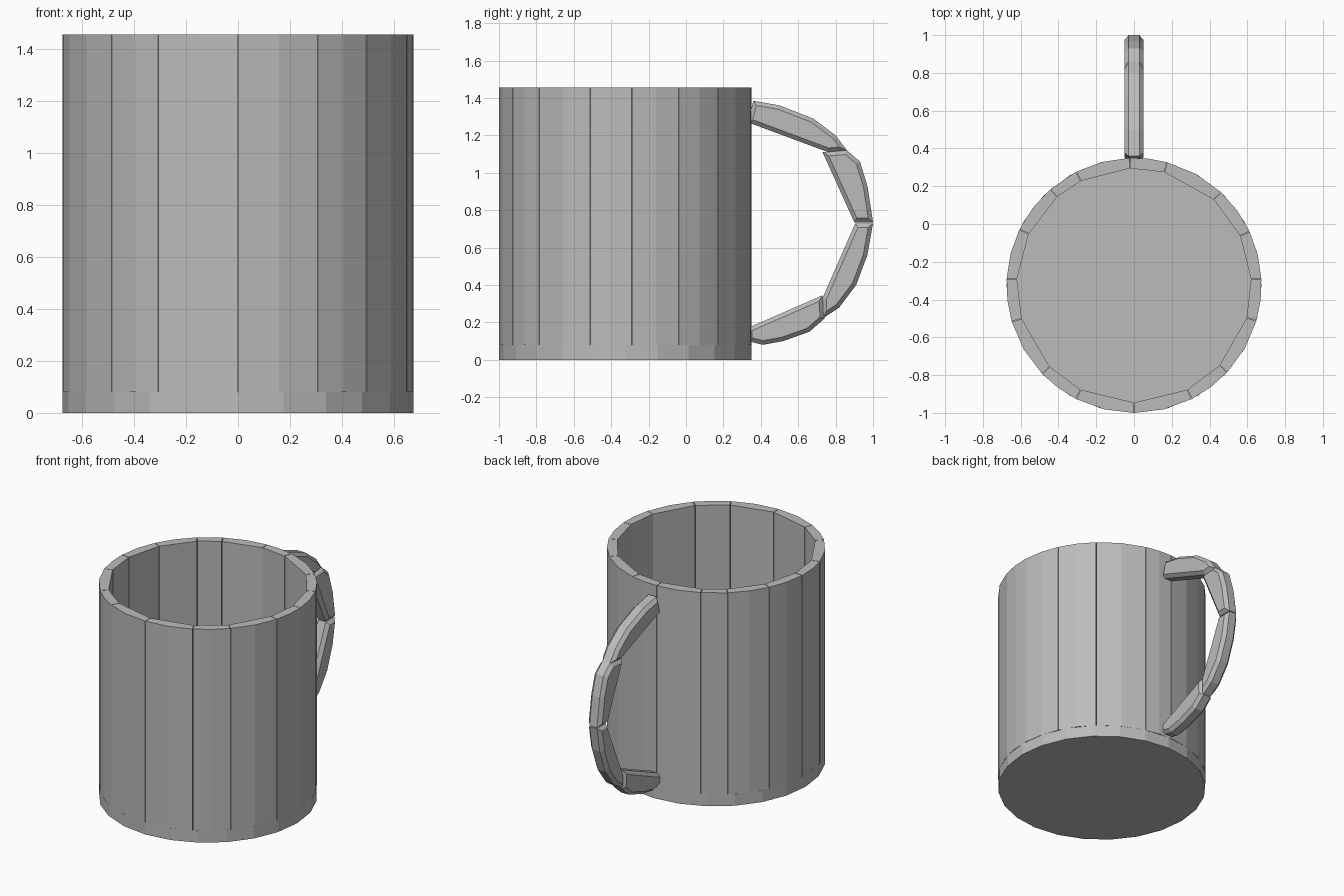
import bpy, bmesh
from math import sin, cos, radians, ceil

cube = bpy.data.objects.get("Cube")
if cube:
    bpy.data.objects.remove(cube)

grey = bpy.data.materials.new("plain grey")
grey.use_nodes = True
COLOUR = (0.5, 0.5, 0.5, 1)
grey.diffuse_color = COLOUR
grey.node_tree.nodes["Principled BSDF"].inputs["Base Color"].default_value = COLOUR

CENTRE_Y = -0.325
OUTER, INNER = 0.675, 0.62
FLOOR, TOP = 0.08, 1.455


def add_object(name, bm):
    bmesh.ops.recalc_face_normals(bm, faces=bm.faces)
    mesh = bpy.data.meshes.new(name)
    bm.to_mesh(mesh)
    bm.free()
    mesh.materials.append(grey)
    obj = bpy.data.objects.new(name, mesh)
    bpy.context.collection.objects.link(obj)
    return obj


def prism(bm, points, offset):
    """Extrude a flat outline of 3D points by an offset; return side walls' cap faces."""
    low = bm.faces.new([bm.verts.new(p) for p in points])
    made = bmesh.ops.extrude_face_region(bm, geom=[low], use_keep_orig=True)["geom"]
    verts = [g for g in made if isinstance(g, bmesh.types.BMVert)]
    bmesh.ops.translate(bm, verts=verts, vec=offset)
    high = [g for g in made if isinstance(g, bmesh.types.BMFace)]
    return [low] + high


def ring_point(radius, degrees, z):
    a = radians(degrees)
    return (radius * cos(a), CENTRE_Y + radius * sin(a), z)


# Floor disc
bm = bmesh.new()
prism(bm, [ring_point(OUTER, i * 15, 0) for i in range(24)], (0, 0, FLOOR))
add_object("mug_floor", bm)

# Wall of staves: flat inside, rounded outside, with hairline seams
seams = [-90, -63, -43, -16, 3, 25, 47, 75, 92, 117, 131, 154, 177, 196.5, 224, 243, 270]
SEAM = 0.15
bm = bmesh.new()
for start, end in zip(seams, seams[1:]):
    a, b = start + SEAM, end - SEAM
    steps = max(1, ceil((b - a) / 14))
    outline = [ring_point(INNER, b, FLOOR), ring_point(INNER, a, FLOOR)]
    outline += [ring_point(OUTER, a + (b - a) * i / steps, FLOOR) for i in range(steps + 1)]
    prism(bm, outline, (0, 0, TOP - FLOOR))
add_object("mug_wall", bm)

# Handle: four chunky chamfered pieces, outlined in y and z
HALF_WIDTH = 0.05
pieces = {
    "handle_top": [(0.33, 1.27), (0.36, 1.385), (0.5, 1.36), (0.68, 1.29),
                   (0.8, 1.2), (0.86, 1.12), (0.76, 1.11)],
    "handle_upper": [(0.73, 1.11), (0.86, 1.12), (0.93, 1.06), (0.97, 0.93),
                     (1.0, 0.735), (0.9, 0.735)],
    "handle_lower": [(0.905, 0.73), (1.0, 0.73), (0.97, 0.56), (0.91, 0.4),
                     (0.82, 0.28), (0.73, 0.22), (0.73, 0.33)],
    "handle_bottom": [(0.33, 0.17), (0.73, 0.345), (0.74, 0.22), (0.66, 0.15),
                      (0.52, 0.1), (0.41, 0.08), (0.33, 0.1)],
}
for name, outline in pieces.items():
    bm = bmesh.new()
    caps = prism(bm, [(-HALF_WIDTH, y, z) for y, z in outline], (2 * HALF_WIDTH, 0, 0))
    rims = list({edge for cap in caps for edge in cap.edges})
    bmesh.ops.recalc_face_normals(bm, faces=bm.faces)
    bmesh.ops.bevel(bm, geom=rims, offset=0.022, segments=1, affect='EDGES', clamp_overlap=True)
    add_object(name, bm)
